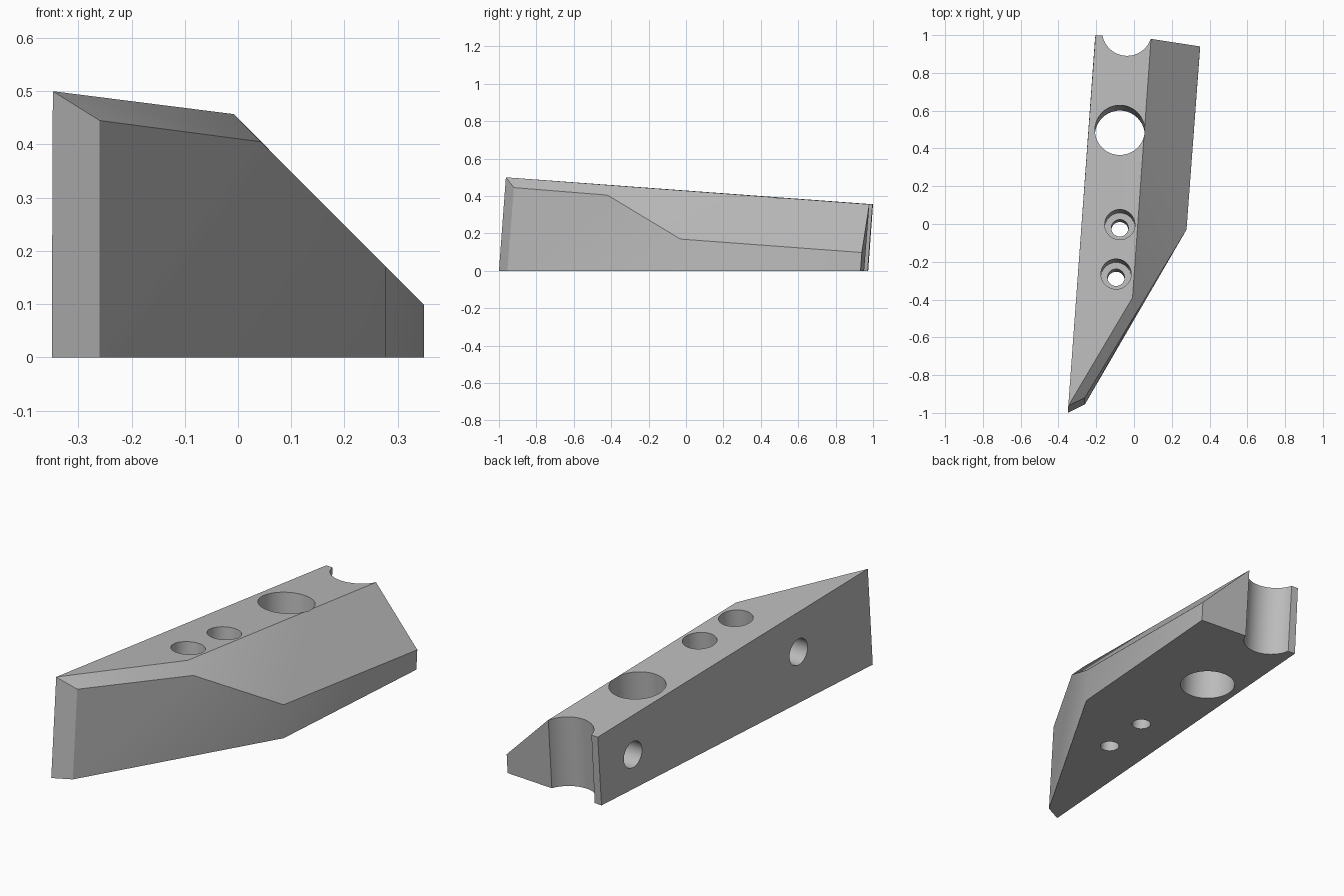
import bpy, bmesh, math
from mathutils import Vector

cube = bpy.data.objects.get("Cube")
if cube:
    bpy.data.objects.remove(cube, do_unlink=True)

grey = bpy.data.materials.new("plain grey")
grey.use_nodes = True
colour = (0.5, 0.5, 0.5, 1)
grey.diffuse_color = colour
grey.node_tree.nodes["Principled BSDF"].inputs["Base Color"].default_value = colour

# Wedge-shaped body: the hull of its base corners, waist corners and top corners
base = [(-0.35, -1, 0), (-0.26, -0.955, 0), (0.278, -0.03, 0),
        (0.35, 0.933, 0), (-0.207, 0.974, 0)]
waist = [(-0.26, -0.92, 0.445), (0.043, -0.42, 0.405),
         (0.278, -0.03, 0.17), (0.35, 0.94, 0.098)]
top = [(-0.348, -0.963, 0.5), (-0.008, -0.39, 0.457),
       (0.09, 0.98, 0.356), (-0.204, 1, 0.356)]
bm = bmesh.new()
for p in base + waist + top:
    bm.verts.new(p)
bmesh.ops.convex_hull(bm, input=bm.verts)
bmesh.ops.dissolve_limit(bm, angle_limit=math.radians(2.5),
                         verts=bm.verts, edges=bm.edges)
bmesh.ops.recalc_face_normals(bm, faces=bm.faces)
mesh = bpy.data.meshes.new("block_body")
bm.to_mesh(mesh)
bm.free()
body = bpy.data.objects.new("block_body", mesh)
bpy.context.collection.objects.link(body)
mesh.materials.append(grey)


def drill(start, direction, radius, depth):
    """Cut a round hole into the body from a surface point."""
    d = Vector(direction).normalized()
    margin = 0.1
    bpy.ops.mesh.primitive_cylinder_add(
        vertices=64, radius=radius, depth=depth + margin,
        location=Vector(start) + d * (depth - margin) / 2,
        rotation=d.to_track_quat('Z', 'Y').to_euler())
    cutter = bpy.context.object
    cutter.name = "hole_cutter"
    cutter.hide_render = True
    cutter.data.materials.append(grey)
    bpy.ops.object.select_all(action='DESELECT')
    body.select_set(True)
    bpy.context.view_layer.objects.active = body
    mod = body.modifiers.new("hole", 'BOOLEAN')
    mod.operation = 'DIFFERENCE'
    mod.solver = 'EXACT'
    mod.object = cutter
    bpy.ops.object.modifier_apply(modifier=mod.name)
    bpy.data.objects.remove(cutter, do_unlink=True)


# Holes square to the sloping top
down = (0, -0.074, -1)
drill((-0.075, 0.497, 0.392), down, 0.132, 0.6)
drill((-0.037, 1.022, 0.354), down, 0.132, 0.6)
for x, y, z in [(-0.075, -0.003, 0.429), (-0.095, -0.265, 0.448)]:
    drill((x, y, z), down, 0.08, 0.25)
    drill((x, y, z), down, 0.045, 0.6)

# Blind holes in the long flat side
inward = (1, -0.074, 0)
for x, y, z in [(-0.31, -0.46, 0.26), (-0.222, 0.745, 0.175)]:
    drill((x, y, z), inward, 0.066, 0.22)

bpy.ops.object.shade_smooth_by_angle(angle=math.radians(30))
